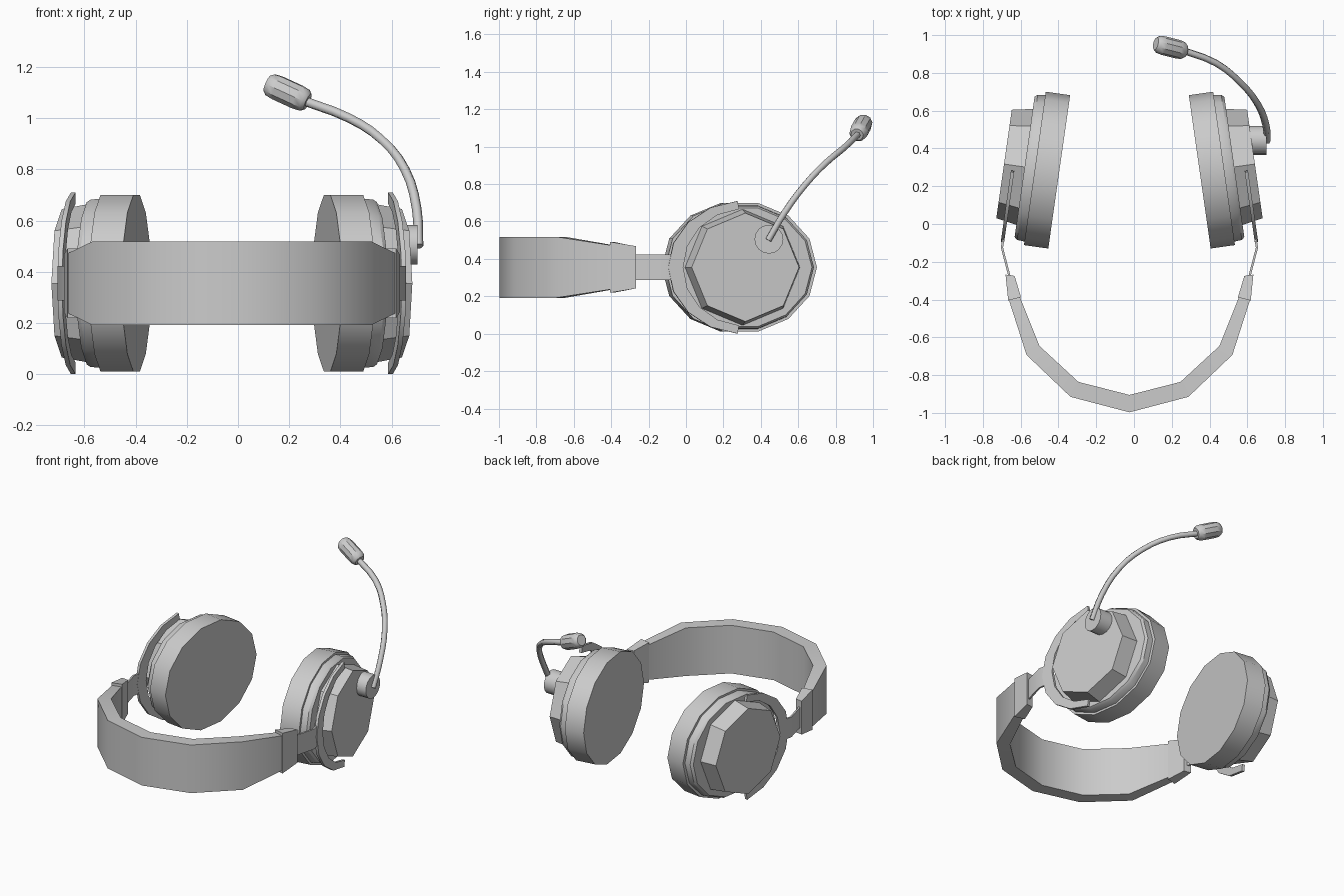
import bpy, bmesh
from math import cos, sin, radians
from mathutils import Vector, Matrix

cube = bpy.data.objects.get("Cube")
if cube:
    bpy.data.objects.remove(cube)

grey = bpy.data.materials.new("mid_grey")
grey.use_nodes = True
grey.diffuse_color = (0.6, 0.6, 0.6, 1)
grey.node_tree.nodes["Principled BSDF"].inputs["Base Color"].default_value = (0.6, 0.6, 0.6, 1)

MID_X = -0.024      # mirror plane of the headset
MID_Z = 0.355       # height of the cup centres
TILT = radians(8.1)


def loft(name, rings, place=None, side=1):
    """Skin closed rings of points, cap both ends; side -1 mirrors the part."""
    bm = bmesh.new()
    rows = []
    for ring in rings:
        row = []
        for p in ring:
            p = Vector(p)
            if place:
                p = place @ p
            row.append(bm.verts.new((p.x * side, p.y, p.z)))
        rows.append(row)
    n = len(rows[0])
    for a, b in zip(rows, rows[1:]):
        for i in range(n):
            j = (i + 1) % n
            bm.faces.new((a[i], a[j], b[j], b[i]))
    bm.faces.new(rows[0])
    bm.faces.new(rows[-1])
    bmesh.ops.recalc_face_normals(bm, faces=bm.faces)
    mesh = bpy.data.meshes.new(name)
    bm.to_mesh(mesh)
    bm.free()
    mesh.materials.append(grey)
    ob = bpy.data.objects.new(name, mesh)
    bpy.context.collection.objects.link(ob)
    bpy.ops.object.select_all(action='DESELECT')
    ob.select_set(True)
    bpy.context.view_layer.objects.active = ob
    bpy.ops.object.shade_smooth_by_angle(angle=radians(32))
    return ob


def ellipse(rx, ry, depth, n):
    return [(rx * cos(radians(360 * i / n)), ry * sin(radians(360 * i / n)), depth)
            for i in range(n)]


def section(inner, outer, half):
    """Upright rectangle between two plan points."""
    return [(*inner, MID_Z - half), (*outer, MID_Z - half),
            (*outer, MID_Z + half), (*inner, MID_Z + half)]


# Cup frame: local x along the cup, y up, z outward
c, s = cos(TILT), sin(TILT)
cup_frame = Matrix(((-s, 0, c, 0.372), (c, 0, s, 0.276), (0, 1, 0, MID_Z), (0, 0, 0, 1)))

parts = []
for label, side in (("left", 1), ("right", -1)):
    # Ear cushion, backing plate and faceted housing
    parts.append(loft(label + "_ear_cushion",
                      [ellipse(0.41, 0.353, 0, 14), ellipse(0.41, 0.353, 0.13, 14)],
                      cup_frame, side))
    parts.append(loft(label + "_backing_plate",
                      [ellipse(0.392, 0.34, 0.12, 14), ellipse(0.388, 0.335, 0.17, 14),
                       ellipse(0.375, 0.325, 0.185, 14)], cup_frame, side))
    parts.append(loft(label + "_housing",
                      [ellipse(0.312, 0.312, 0.175, 8), ellipse(0.29, 0.29, 0.295, 8)],
                      cup_frame, side))

    # C-shaped yoke around the rear half of the housing
    yoke = []
    for i in range(9):
        a = radians(95 + 170 * i / 8)
        inner = (0.33 * cos(a), 0.312 * sin(a))
        outer = (0.41 * cos(a), 0.356 * sin(a))
        yoke.append([(*inner, 0.236), (*outer, 0.236), (*outer, 0.254), (*inner, 0.254)])
    parts.append(loft(label + "_yoke", yoke, cup_frame, side))

    # Thin slider arm and its clasp
    path = [(0.663, -0.05), (0.675, -0.125), (0.632, -0.29)]
    parts.append(loft(label + "_slider_arm",
                      [section((x - 0.006, y), (x + 0.006, y), 0.068) for x, y in path],
                      None, side))
    parts.append(loft(label + "_clasp",
                      [section((0.574, -0.388), (0.642, -0.405), 0.136),
                       section((0.608, -0.275), (0.656, -0.268), 0.113)], None, side))

# Headband, swept from one clasp to the other
half_band = [((0.582, -0.381), (0.64, -0.397), 0.117),
             ((0.476, -0.646), (0.545, -0.693), 0.163),
             ((0.27, -0.836), (0.312, -0.915), 0.163)]
sections = [section(*h) for h in half_band] + [section((0, -0.905), (0, -0.997), 0.163)]
sections += [[(-x, y, z) for x, y, z in ring] for ring in reversed(sections[:3])]
parts.append(loft("headband", sections))

for ob in parts:
    ob.location.x = MID_X

# Boom hinge on the outside of the left housing
hub_frame = Matrix(((0, 0, 1, 0), (1, 0, 0, 0.443), (0, 1, 0, 0.505), (0, 0, 0, 1)))
loft("boom_hinge", [ellipse(0.077, 0.077, d, 16) for d in (0.59, 0.702)], hub_frame)

# Curved microphone boom
curve = bpy.data.curves.new("microphone_boom", 'CURVE')
curve.dimensions = '3D'
curve.bevel_depth = 0.019
curve.bevel_resolution = 1
curve.resolution_u = 3
curve.use_fill_caps = True
points = [(0.705, 0.44, 0.5), (0.698, 0.525, 0.645), (0.652, 0.64, 0.8),
          (0.562, 0.75, 0.915), (0.434, 0.852, 1.0), (0.25, 0.922, 1.07)]
spline = curve.splines.new('BEZIER')
spline.bezier_points.add(len(points) - 1)
for bp, p in zip(spline.bezier_points, points):
    bp.co = p
    bp.handle_left_type = bp.handle_right_type = 'AUTO'
curve.materials.append(grey)
bpy.context.collection.objects.link(bpy.data.objects.new("microphone_boom", curve))

# Microphone capsule with softened ends
start, end = Vector((0.272, 0.915, 1.064)), Vector((0.115, 0.955, 1.136))
axis = end - start
mic_frame = Matrix.Translation(start) @ axis.to_track_quat('Z', 'Y').to_matrix().to_4x4()
profile = [(0.034, 0), (0.046, 0.08), (0.05, 0.25), (0.05, 0.75), (0.046, 0.92), (0.034, 1)]
loft("microphone_capsule", [ellipse(r, r, t * axis.length, 10) for r, t in profile], mic_frame)
